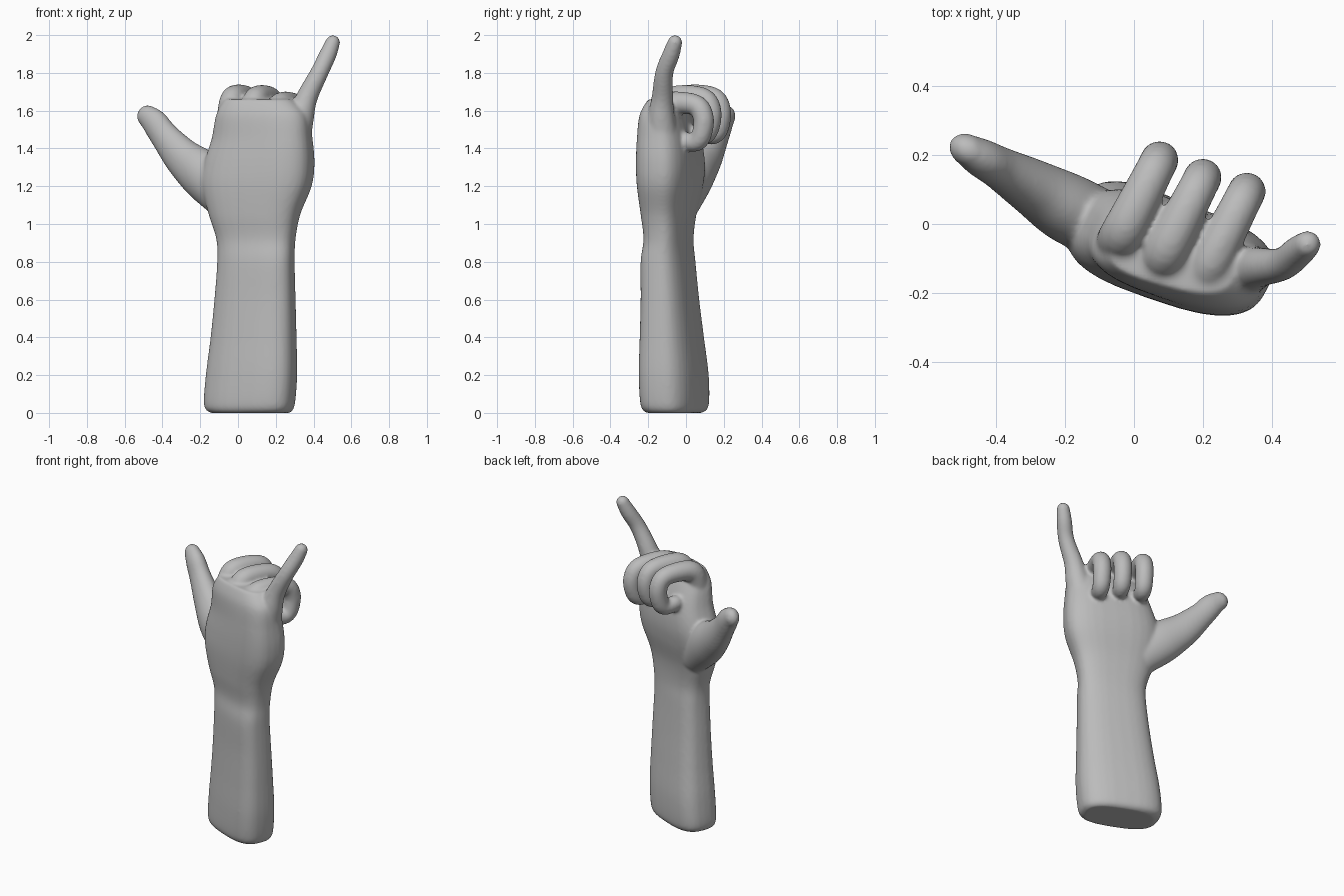
import bpy
import bmesh
from math import sin, cos, pi, radians
from mathutils import Vector

cube = bpy.data.objects.get("Cube")
if cube:
    bpy.data.objects.remove(cube, do_unlink=True)

SIDES = 32
CURL_AXIS = Vector((0.89, -0.45, 0))
PALM_NORMAL = Vector((0.45, 0.89, 0))
bm = bmesh.new()


def spline(rows, steps=6):
    """Smooth curve through rows of any width."""
    rows = [Vector(r) for r in rows]
    pts = [rows[0]] + rows + [rows[-1]]
    out = []
    for a, b, c, d in zip(pts, pts[1:], pts[2:], pts[3:]):
        for i in range(steps):
            t = i / steps
            out.append(b + 0.5 * t * ((c - a) + t * ((2 * a - 5 * b + 4 * c - d)
                       + t * (3 * (b - c) + d - a))))
    return out + [rows[-1]]


def loft(rings):
    """Closed skin over a list of rings."""
    loops = [[bm.verts.new(p) for p in ring] for ring in rings]
    for lo, hi in zip(loops, loops[1:]):
        for i in range(SIDES):
            j = (i + 1) % SIDES
            bm.faces.new((lo[i], lo[j], hi[j], hi[i]))
    bm.faces.new(loops[0][::-1])
    bm.faces.new(loops[-1])


def section(z, x0, x1, y0, y1, turn=radians(-22)):
    """Turned rounded oblong fitted to the given extents."""
    pts = []
    for i in range(SIDES):
        c, s = cos(2 * pi * i / SIDES), sin(2 * pi * i / SIDES)
        u = abs(c) ** 0.7 * (1 if c > 0 else -1)
        v = abs(s) ** 0.7 * (0.55 if s > 0 else -0.55)
        pts.append((u * cos(turn) - v * sin(turn), u * sin(turn) + v * cos(turn)))
    mx = max(p[0] for p in pts)
    my = max(p[1] for p in pts)
    return [Vector(((x0 + x1) / 2 + p[0] / mx * (x1 - x0) / 2,
                    (y0 + y1) / 2 + p[1] / my * (y1 - y0) / 2, z)) for p in pts]


def digit(path, axis, flat=1.0):
    """Tapered round-ended tube; path rows are x, y, z, radius."""
    rows = spline(path)
    pos = [Vector(r[:3]) for r in rows]
    rad = [r[3] for r in rows]
    first, last = (pos[0] - pos[1]).normalized(), (pos[-1] - pos[-2]).normalized()
    angles = [radians(a) for a in (20, 40, 60, 80)]
    head = [(pos[0] + first * rad[0] * sin(a), rad[0] * cos(a)) for a in angles]
    tail = [(pos[-1] + last * rad[-1] * sin(a), rad[-1] * cos(a)) for a in angles]
    spine = head[::-1] + list(zip(pos, rad)) + tail
    rings = []
    for k, (p, r) in enumerate(spine):
        t = (spine[min(k + 1, len(spine) - 1)][0] - spine[max(k - 1, 0)][0]).normalized()
        side = (axis - t * axis.dot(t)).normalized()
        up = t.cross(side)
        rings.append([p + side * r * flat * cos(2 * pi * i / SIDES)
                      + up * r * sin(2 * pi * i / SIDES) for i in range(SIDES)])
    loft(rings)


# Forearm, wrist and palm: height, x extents, y extents
arm = [
    (0.00, -0.145, 0.275, -0.21, 0.085),
    (0.04, -0.18, 0.30, -0.24, 0.12),
    (0.20, -0.17, 0.313, -0.25, 0.12),
    (0.40, -0.145, 0.31, -0.245, 0.095),
    (0.60, -0.125, 0.305, -0.24, 0.07),
    (0.80, -0.11, 0.30, -0.24, 0.05),
    (0.92, -0.115, 0.305, -0.225, 0.04),
    (1.05, -0.155, 0.33, -0.24, 0.055),
    (1.20, -0.19, 0.39, -0.26, 0.09),
    (1.32, -0.18, 0.405, -0.265, 0.10),
    (1.45, -0.14, 0.395, -0.26, 0.08),
    (1.58, -0.115, 0.375, -0.245, 0.03),
    (1.66, -0.07, 0.30, -0.20, -0.02),
]
loft([section(*row) for row in spline(arm)])

# Thumb
digit([(-0.05, -0.02, 1.13, 0.12), (-0.18, 0.04, 1.255, 0.13),
       (-0.29, 0.105, 1.35, 0.105), (-0.385, 0.16, 1.46, 0.08),
       (-0.44, 0.19, 1.535, 0.072), (-0.478, 0.212, 1.57, 0.06)], PALM_NORMAL, 0.78)

# Little finger
digit([(0.29, -0.12, 1.40, 0.09), (0.33, -0.13, 1.56, 0.072),
       (0.365, -0.125, 1.67, 0.057), (0.43, -0.115, 1.80, 0.048),
       (0.475, -0.08, 1.895, 0.046), (0.502, -0.058, 1.962, 0.039)], Vector((0, 1, 0)))

# Curled index, middle and ring fingers: knuckle spot, reach and top height
for x, y, reach, top in ((-0.045, -0.05, 0.25, 1.67),
                         (0.075, -0.11, 0.26, 1.667),
                         (0.20, -0.155, 0.265, 1.632)):
    curl = [(-0.08, -0.20, 0.06), (0.0, -0.08, 0.064), (0.2, 0.0, 0.063),
            (0.85, 0.0, 0.056), (1.05, -0.07, 0.055), (1.0, -0.165, 0.053),
            (0.85, -0.2, 0.05), (0.6, -0.19, 0.047)]
    digit([(x + PALM_NORMAL.x * reach * f, y + PALM_NORMAL.y * reach * f, top + h, r)
           for f, h, r in curl], CURL_AXIS)

# One continuous skin
bmesh.ops.recalc_face_normals(bm, faces=bm.faces)
mesh = bpy.data.meshes.new("hand_and_forearm")
bm.to_mesh(mesh)
bm.free()
hand = bpy.data.objects.new("hand_and_forearm", mesh)
bpy.context.collection.objects.link(hand)

remesh = hand.modifiers.new("blend_parts", 'REMESH')
remesh.mode = 'VOXEL'
remesh.voxel_size = 0.01
remesh.use_smooth_shade = True
smooth = hand.modifiers.new("soften", 'SMOOTH')
smooth.factor = 0.5
smooth.iterations = 8

# Plain grey skin
grey = bpy.data.materials.new("plain_grey")
grey.use_nodes = True
colour = (0.5, 0.5, 0.5, 1)
grey.diffuse_color = colour
grey.node_tree.nodes["Principled BSDF"].inputs["Base Color"].default_value = colour
mesh.materials.append(grey)
